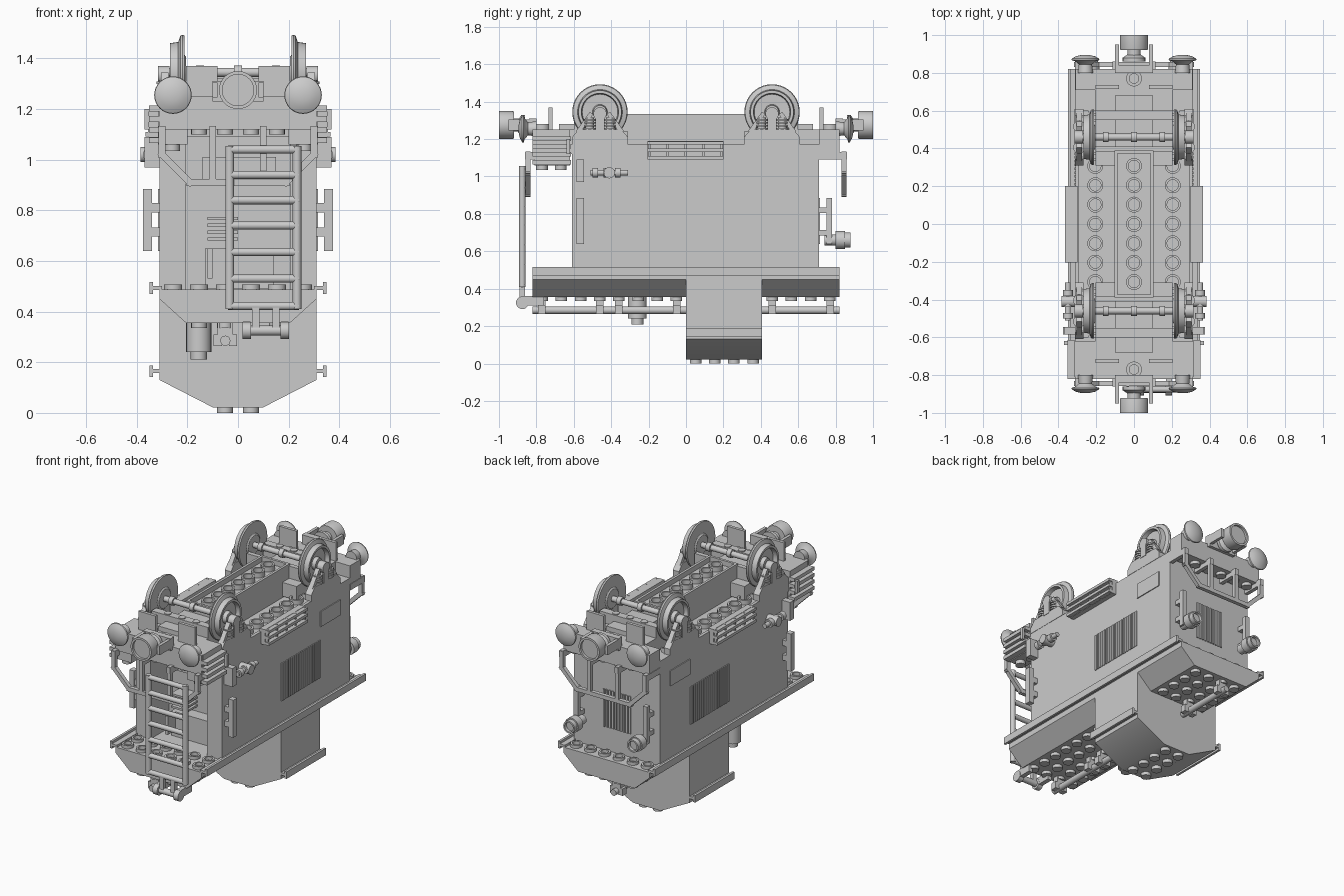
import bpy, bmesh, math
from mathutils import Vector, Matrix

if "Cube" in bpy.data.objects:
    bpy.data.objects.remove(bpy.data.objects["Cube"])

P = 0.1025  # stud pitch
ROT = {'z': Matrix.Identity(3),
       'x': Matrix(((0, 0, 1), (1, 0, 0), (0, 1, 0))),
       'y': Matrix(((0, 1, 0), (0, 0, 1), (1, 0, 0)))}


class Part:
    """Collects solids in one mesh, optionally mirrored over x and y."""
    def __init__(self, name, mx=False, my=False):
        self.name, self.m, self.bm = name, (mx, my), bmesh.new()

    def prism(self, pts, lo, hi, axis='y'):
        put = {'y': lambda a, b, h: (a, h, b), 'x': lambda a, b, h: (h, a, b),
               'z': lambda a, b, h: (a, b, h)}[axis]
        rings = [[self.bm.verts.new(put(a, b, h)) for a, b in pts] for h in (lo, hi)]
        n = len(pts)
        self.bm.faces.new(rings[0])
        self.bm.faces.new(rings[1][::-1])
        for i in range(n):
            j = (i + 1) % n
            self.bm.faces.new((rings[0][j], rings[0][i], rings[1][i], rings[1][j]))

    def box(self, x0, x1, y0, y1, z0, z1):
        self.prism([(x0, z0), (x1, z0), (x1, z1), (x0, z1)], y0, y1)

    def lathe(self, prof, loc, axis='z', n=24, closed=False):
        R, c, rings = ROT[axis], Vector(loc), []
        for r, h in prof:
            if r == 0:
                rings.append([self.bm.verts.new(c + R @ Vector((0, 0, h)))] * n)
            else:
                rings.append([self.bm.verts.new(c + R @ Vector((
                    r * math.cos(2 * math.pi * i / n), r * math.sin(2 * math.pi * i / n), h)))
                    for i in range(n)])
        for a, b in zip(rings, rings[1:] + ([rings[0]] if closed else [])):
            for i in range(n):
                j = (i + 1) % n
                q = list(dict.fromkeys((a[i], a[j], b[j], b[i])))
                if len(q) > 2:
                    self.bm.faces.new(q)

    def cyl(self, r, lo, hi, loc, axis='z', n=20):
        self.lathe([(0, lo), (r, lo), (r, hi), (0, hi)], loc, axis, n)

    def tube(self, r, ri, lo, hi, loc, axis='z', n=20):
        self.lathe([(r, lo), (r, hi), (ri, hi), (ri, lo)], loc, axis, n, True)

    def rod(self, a, b, w):  # square bar between two points in the xz plane
        a, b = Vector(a), Vector(b)
        d = (b - a).normalized() * w
        s = d.cross(Vector((0, 1, 0)))
        q = [a - d + s, b + d + s, b + d - s, a - d - s]
        self.prism([(v.x, v.z) for v in q], a.y - w, a.y + w)

    def done(self):
        bmesh.ops.recalc_face_normals(self.bm, faces=self.bm.faces)
        me = bpy.data.meshes.new(self.name)
        self.bm.to_mesh(me)
        self.bm.free()
        ob = bpy.data.objects.new(self.name, me)
        bpy.context.collection.objects.link(ob)
        if any(self.m):
            mod = ob.modifiers.new("Mirror", 'MIRROR')
            mod.use_axis = (self.m[0], self.m[1], False)
            mod.use_mirror_merge = False
        bpy.context.view_layer.objects.active = ob
        ob.select_set(True)
        bpy.ops.object.shade_smooth_by_angle(angle=math.radians(35))
        ob.select_set(False)


# Main body with an open recess at the front
p = Part("body")
p.box(-.31, .31, -.42, .71, .47, 1.14)
p.box(-.31, .31, -.61, -.42, 1.09, 1.14)
for s in (-1, 1):
    a, b = sorted((s * .205, s * .31))
    p.box(a, b, -.61, -.42, .47, 1.09)
    a, b = sorted((s * .29, s * .31))
    p.box(a, b, -.61, .71, 1.14, 1.17)
p.done()
p = Part("cab_console")
p.box(-.13, .14, -.5, -.42, .49, .65)
p.box(-.14, .15, -.46, -.42, .9, 1.01)
for i in range(4):
    p.box(-.12, .0, -.52, -.42, .68 + i * .027, .693 + i * .027)
p.box(-.12, -.1, -.58, -.42, .53, .65)
p.done()

# Lower deck, sloped hull and deep tank
p = Part("deck")
p.box(-.31, .31, -.82, .82, .45, .487)
p.done()
p = Part("deck_edge_rail", mx=True)
for z, y0, y1 in ((.493, -.82, .82), (.165, 0, .405)):
    p.box(.3, .335, y0, y1, z - .008, z + .008)
    p.box(.335, .35, y0, y1, z - .023, z + .023)
p.done()
p = Part("hull_slopes")
hull = [(-.31, .46), (-.31, .45), (-.205, .355), (.205, .355), (.31, .45), (.31, .46)]
p.prism(hull, -.82, 0)
p.prism(hull, .405, .82)
p.prism([(-.31, .46), (-.31, .13), (-.1, .022), (.1, .022), (.31, .13), (.31, .46)], 0, .405)
p.done()
p = Part("bottom_studs", mx=True)
for i in range(16):
    y = (i - 7.5) * P
    tank = 8 <= i < 12
    for x in ((.5,) if tank else (.5, 1.5)):
        z = 0 if tank else .335
        p.cyl(.031, z, z + .025, (x * P, y, 0))
p.done()

# Pipe with clips and the hanging cylinder below
p = Part("underside_pipe")
for y0, y1 in ((-.82, 0), (.405, .82)):
    p.cyl(.02, y0, y1, (-.05, 0, .285), 'y')
for y in (-.77, -.46, -.36, -.05, .46, .77):
    p.box(-.08, -.02, y - .02, y + .02, .3, .36)
    for x in (-.08, -.02):
        p.box(x - .016, x + .016, y - .02, y + .02, .265, .31)
p.done()
p = Part("hanging_cylinder")
p.cyl(.05, .24, .355, (-.155, -.26, 0))
p.cyl(.032, .21, .24, (-.155, -.26, 0))
p.done()

# Roof: side tubes and raised centre beam, both open upward
p = Part("roof_tubes", mx=True)
for i in range(-6, 7):
    p.tube(.042, .03, 1.14, 1.17, (.205, i * P, 0))
p.done()
p = Part("centre_beam")
p.box(-.103, .103, -.39, .39, 1.13, 1.3)
for s in (-1, 1):
    p.box(s * .095 - .008, s * .095 + .008, -.39, .39, 1.3, 1.333)
    p.box(-.103, .103, s * .382 - .008, s * .382 + .008, 1.3, 1.333)
for i in range(-3, 4):
    p.tube(.042, .03, 1.3, 1.333, (0, i * P, 0))
p.done()

# Overhanging end platforms and buffer beams
p = Part("end_platform", my=True)
p.box(-.31, .31, .6, .82, 1.12, 1.17)
p.box(-.31, .31, .71, .82, 1.17, 1.25)
p.box(-.205, .205, .58, .72, 1.17, 1.25)
p.box(-.1, .1, .39, .68, 1.17, 1.28)
for i in range(6):
    p.cyl(.031, 1.1, 1.12, ((i - 2.5) * P, .765, 0))
p.tube(.042, .025, 1.25, 1.28, (0, .77, 0))
p.done()
p = Part("end_plate", mx=True, my=True)
p.box(.08, .205, .715, .735, 1.2, 1.37)
p.done()
p = Part("deck_tubes", mx=True)
for y in (-.77, -.67, .765):
    for x in (.5, 1.5, 2.5):
        p.tube(.036, .024, .487, .507, (x * P, y, 0))
p.done()

# Buffers and couplings at both ends
p = Part("buffer", mx=True, my=True)
p.lathe([(0, .8), (.04, .8), (.035, .845), (.055, .862), (.074, .868), (.072, .876),
         (.05, .888), (.025, .894), (0, .896)], (.257, 0, 1.255), 'y', 32)
p.done()
p = Part("coupling", my=True)
p.lathe([(0, .92), (.072, .92), (.075, .93), (.075, 1.0), (.062, 1.0), (.062, .985), (0, .985)],
        (0, 0, 1.275), 'y', 32)
p.cyl(.035, .86, .93, (0, 0, 1.275), 'y')
p.lathe([(0, .86), (.06, .86), (.06, .88), (.03, .9), (0, .9)], (0, 0, 1.27), 'y')
for s in (-1, 1):
    p.box(s * .09 - .01, s * .09 + .01, .8, .95, 1.245, 1.305)
p.box(-.1, .1, .8, .84, 1.23, 1.31)
p.done()

# Wheelsets
p = Part("wheel", mx=True, my=True)
p.lathe([(0, .205), (.06, .205), (.07, .212), (.145, .212), (.148, .22), (.144, .228), (.12, .236),
         (.115, .268), (.1, .268), (.095, .24), (.04, .238), (.035, .262), (0, .262)],
        (0, .46, 1.345), 'x', 40)
p.done()
p = Part("axle", my=True)
p.cyl(.018, -.27, .27, (0, .46, 1.345), 'x')
for x in (-.15, 0, .15):
    p.cyl(.027, x - .015, x + .015, (0, .46, 1.345), 'x')
p.done()
p = Part("bogie_bed", my=True)
p.box(-.205, .205, .31, .61, 1.15, 1.24)
p.box(-.205, .205, .38, .41, 1.24, 1.32)
p.box(-.205, .205, .55, .6, 1.24, 1.32)
for x in (-P, 0, P):
    p.cyl(.022, 1.32, 1.325, (x, .575, 0))
p.done()

# Outer axle boxes with coil springs
p = Part("axle_box", mx=True, my=True)
p.prism([(.31, 1.17), (.61, 1.17), (.61, 1.21), (.575, 1.25), (.345, 1.25), (.31, 1.21)], .268, .312, 'x')
for s in (-1, 1):
    p.prism([(.46 + s * .13, 1.24), (.46 + s * .1, 1.24), (.46 + s * .035, 1.335),
             (.46 + s * .055, 1.345)], .275, .305, 'x')
    for k in range(4):
        p.cyl(.032, 1.25 + k * .016, 1.26 + k * .016, (.29, .46 + s * .055, 0), n=16)
    p.cyl(.022, 1.24, 1.315, (.29, .46 + s * .055, 0), n=12)
p.box(.27, .315, .435, .485, 1.24, 1.345)
p.cyl(.035, .27, .315, (0, .46, 1.335), 'x')
p.done()

# Side vents, hatch, grille tile and handles
p = Part("side_vent", mx=True)
for i in range(20):
    y = .003 + i * .0202
    p.box(.305, .316, y, y + .013, .64, .885)
p.done()
p = Part("side_hatch", mx=True)
p.box(.3, .316, .405, .61, .97, 1.07)
p.done()
p = Part("side_grille", mx=True)
p.box(.3, .34, -.205, .2, 1.09, 1.19)
for z in (1.092, 1.132, 1.17):
    p.box(.335, .366, -.205, .2, z, z + .018)
for i in range(5):
    p.box(.335, .355, -.2 + i * .096, -.19 + i * .096, 1.09, 1.19)
p.done()
p = Part("side_handle", mx=True)
p.box(.34, .375, -.585, -.545, .64, .885)
for z in (.715, .81):
    p.box(.3, .35, -.58, -.55, z - .018, z + .018)
p.box(.31, .37, -.585, -.545, .97, 1.09)
p.done()
p = Part("side_lever", mx=True)
p.cyl(.015, -.51, -.31, (.35, 0, 1.02), 'y')
for y in (-.5, -.44, -.38):
    p.cyl(.026, y, y + .03, (.35, 0, 1.02), 'y')
p.cyl(.03, .3, .385, (0, -.41, 1.02), 'x')
p.done()

# Louvred front corners
p = Part("corner_louvre", mx=True)
p.box(.2, .315, -.81, -.62, 1.06, 1.25)
for i in range(4):
    p.box(.31, .352, -.82, -.615, 1.065 + i * .042, 1.088 + i * .042)
p.box(.352, .37, -.64, -.62, 1.12, 1.2)
for y in (-.77, -.67):
    p.cyl(.031, 1.035, 1.06, (.26, y, 0))
p.done()

# Hanging railings at both ends
p = Part("end_railing", my=True)
w, y = .013, .845
path = [(-.3, 1.12), (-.3, 1.02), (-.19, .91), (.19, .91), (.3, 1.02), (.3, 1.12)]
for a, b in zip(path, path[1:]):
    p.rod((a[0], y, a[1]), (b[0], y, b[1]), w)
for x in (-.1, .1):
    p.rod((x, y, .91), (x, y, 1.12), w)
for x in (-.3, -.1, .1, .3):
    p.box(x - .013, x + .013, .71, .86, 1.09, 1.13)
p.done()

# Rear vent, handles and lamps
p = Part("rear_vent")
for i in range(10):
    p.box(-.1 + i * .0205, -.087 + i * .0205, .7, .717, .64, .885)
p.done()
p = Part("rear_lamp", mx=True)
p.box(.235, .265, .75, .78, .64, .885)
for z in (.7, .82):
    p.box(.235, .265, .7, .76, z - .015, z + .015)
p.cyl(.03, .74, .81, (.23, 0, .66), 'y')
p.lathe([(0, .8), (.048, .8), (.048, .85), (.04, .85), (.04, .88), (.03, .88), (.03, .86), (0, .86)],
        (.23, 0, .66), 'y')
p.done()

# Front ladder on its hinge
p = Part("ladder")
for x in (-.033, .233):
    p.cyl(.017, .41, 1.055, (x, -.875, 0))
for z in (.422, .53, .635, .74, .84, .94, 1.04):
    p.cyl(.016, -.04, .24, (0, -.875, z), 'x')
p.done()
p = Part("ladder_hinge")
p.cyl(.02, .02, .2, (0, -.875, .325), 'x')
for x in (.035, .185):
    p.cyl(.034, x - .017, x + .017, (0, -.875, .325), 'x')
    p.box(x - .015, x + .015, -.875, -.76, .31, .36)
for x in (.07, .15):
    p.box(x - .014, x + .014, -.89, -.86, .32, .42)
p.done()
